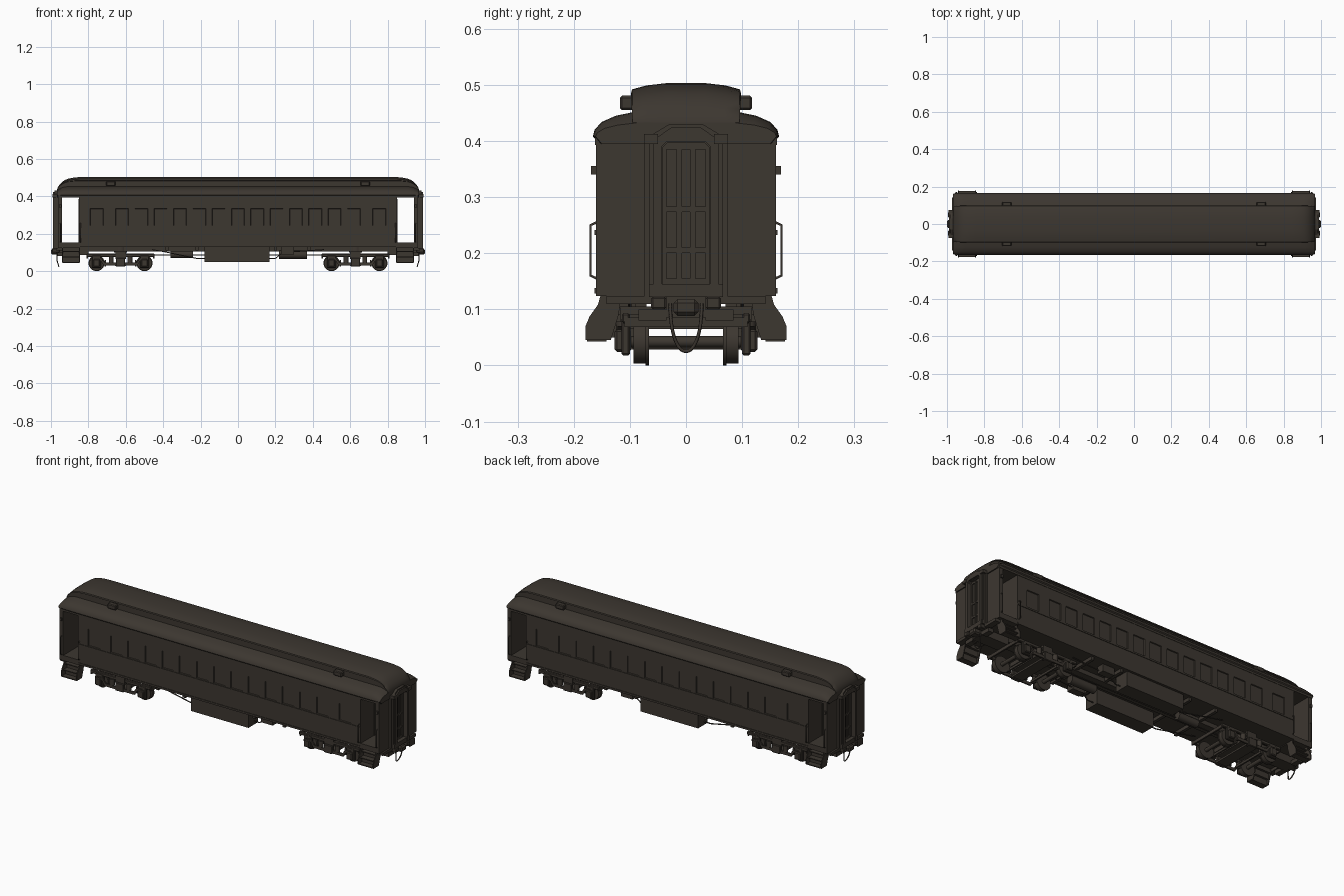
import bpy, bmesh, math
from mathutils import Vector

if "Cube" in bpy.data.objects:
    bpy.data.objects.remove(bpy.data.objects["Cube"])

mat = bpy.data.materials.new("dark olive brown")
mat.diffuse_color = (0.046, 0.038, 0.030, 1)
mat.use_nodes = True
mat.node_tree.nodes["Principled BSDF"].inputs["Base Color"].default_value = mat.diffuse_color
BOTH = (-1, 1)


def finish(name, bm, smooth=False):
    bmesh.ops.recalc_face_normals(bm, faces=bm.faces)
    me = bpy.data.meshes.new(name)
    bm.to_mesh(me)
    bm.free()
    me.materials.append(mat)
    if smooth:
        me.shade_smooth()
        me.set_sharp_from_angle(angle=math.radians(35))
    ob = bpy.data.objects.new(name, me)
    bpy.context.collection.objects.link(ob)
    return ob


def box(name, xs, ys, zs, bevel=0):
    bm = bmesh.new()
    bmesh.ops.create_cube(bm, size=1)
    for v in bm.verts:
        for i, r in enumerate((xs, ys, zs)):
            v.co[i] = (r[0] + r[1]) / 2 + v.co[i] * abs(r[1] - r[0])
    if bevel:
        bmesh.ops.bevel(bm, geom=bm.edges[:], offset=bevel, segments=1, affect='EDGES')
    return finish(name, bm)


def extrude(name, pts, axis, a, b):
    """Flat outline pushed from a to b along x (points are y,z) or y (points are x,z)."""
    bm = bmesh.new()
    place = (lambda p, t: (t, p[0], p[1])) if axis == 'x' else (lambda p, t: (p[0], t, p[1]))
    f = bm.faces.new([bm.verts.new(place(p, a)) for p in pts])
    g = bmesh.ops.extrude_face_region(bm, geom=[f])
    off = Vector(place((0, 0), b - a))
    bmesh.ops.translate(bm, vec=off, verts=[v for v in g['geom'] if isinstance(v, bmesh.types.BMVert)])
    return finish(name, bm)


def cyl(name, p, q, r, n=20):
    p, q = Vector(p), Vector(q)
    bm = bmesh.new()
    bmesh.ops.create_cone(bm, cap_ends=True, segments=n, radius1=r, radius2=r, depth=(q - p).length)
    rot = Vector((0, 0, 1)).rotation_difference(q - p).to_matrix()
    for v in bm.verts:
        v.co = rot @ v.co + (p + q) / 2
    return finish(name, bm, True)


def tube(name, pts, r, kind='POLY'):
    cu = bpy.data.curves.new(name, 'CURVE')
    cu.dimensions, cu.bevel_depth, cu.bevel_resolution = '3D', r, 1
    cu.use_fill_caps = True
    sp = cu.splines.new(kind)
    sp.points.add(len(pts) - 1)
    for s, p in zip(sp.points, pts):
        s.co = (*p, 1)
    if kind == 'NURBS':
        sp.use_endpoint_u, sp.order_u = True, 3
    cu.materials.append(mat)
    ob = bpy.data.objects.new(name, cu)
    bpy.context.collection.objects.link(ob)


# car body with recessed side windows
windows = [(-0.62 + 0.1033 * i, 0.035) for i in range(13)] + [(-0.755, 0.036), (0.755, 0.036)]
bm = bmesh.new()
bmesh.ops.create_cube(bm, size=1)
for v in bm.verts:
    v.co = (v.co.x * 1.7, v.co.y * 0.32, 0.265 + v.co.z * 0.274)
cuts = [((c + s * w, 0, 0), (1, 0, 0)) for c, w in windows for s in BOTH]
cuts += [((0, 0, z), (0, 0, 1)) for z in (0.243, 0.335)]
for co, no in cuts:
    bmesh.ops.bisect_plane(bm, geom=bm.verts[:] + bm.edges[:] + bm.faces[:], plane_co=co, plane_no=no)
bm.normal_update()
panes = []
for f in bm.faces:
    c = f.calc_center_median()
    if abs(f.normal.y) > 0.9 and 0.243 < c.z < 0.335 and any(abs(c.x - w[0]) < 0.01 for w in windows):
        panes.append(f)
bmesh.ops.inset_individual(bm, faces=panes, thickness=0.003, depth=-0.005)
finish("car_body", bm)
for sy in BOTH:
    box("belt_rail", (-0.85, 0.85), (sy * 0.159, sy * 0.163), (0.232, 0.241))
    box("letter_board", (-0.962, 0.962), (sy * 0.155, sy * 0.162), (0.393, 0.41))
    box("side_sill", (-0.85, 0.85), (sy * 0.159, sy * 0.163), (0.128, 0.138))

# clerestory roof: one cross-section lofted along x, rounded down at the ends
half = [(0.155, 0.395), (0.166, 0.408), (0.163, 0.42), (0.15, 0.434), (0.125, 0.445), (0.091, 0.452),
        (0.091, 0.483), (0.098, 0.485), (0.096, 0.492), (0.07, 0.499), (0.035, 0.503)]
ends = [0.84, 0.865, 0.89, 0.91, 0.928, 0.943, 0.955, 0.963, 0.968]
bm = bmesh.new()
rings = []
for x in [-e for e in reversed(ends)] + ends:
    t = max(0, (abs(x) - 0.84) / 0.128)
    h = max(0.03, math.sqrt(max(0, 1 - t ** 1.8)))
    g = 1 - 0.45 * max(0, (abs(x) - 0.91) / 0.058) ** 2
    ky = 1 - 0.03 * t ** 6
    sec = []
    for i, (y, z) in enumerate(half):
        low = min(z, 0.452)
        low = 0.408 + (low - 0.408) * g if low > 0.408 else low
        sec.append((y * ky, low + max(0, z - 0.452) * h))
    sec = sec + [(-y, z) for y, z in reversed(sec)]
    rings.append([bm.verts.new((x, y, z)) for y, z in sec])
for a, b in zip(rings, rings[1:]):
    for i in range(len(a)):
        j = (i + 1) % len(a)
        bm.faces.new((a[i], a[j], b[j], b[i]))
bm.faces.new(rings[0])
bm.faces.new(rings[-1])
finish("clerestory_roof", bm, True)

for sx in BOTH:
    for sy in BOTH:
        box("roof_vent", (sx * 0.655, sx * 0.705), (sy * 0.09, sy * 0.118), (0.455, 0.481), 0.004)

    # vestibule: floor, end wall, inner and outer doors
    box("vestibule_floor", (sx * 0.845, sx * 0.962), (-0.16, 0.16), (0.124, 0.152))
    box("end_wall", (sx * 0.94, sx * 0.962), (-0.16, 0.16), (0.124, 0.41))
    box("inner_door", (sx * 0.848, sx * 0.854), (-0.045, 0.045), (0.152, 0.385))
    for y in (-0.04, -0.012, 0.012, 0.04):
        box("door_stile", (sx * 0.96, sx * 0.968), (y - 0.005, y + 0.005), (0.146, 0.395))
    for z in (0.15, 0.205, 0.278, 0.39):
        box("door_rail", (sx * 0.96, sx * 0.967), (-0.042, 0.042), (z - 0.005, z + 0.005))

    # diaphragm around the end door: bellows and face plate
    def arch(w, top, iw, itop):
        return [(-w, 0.124), (-w, top - 0.022), (-w * 0.45, top), (w * 0.45, top), (w, top - 0.022),
                (w, 0.124), (iw, 0.124), (iw, itop - 0.008), (iw - 0.008, itop),
                (8e-3 - iw, itop), (-iw, itop - 0.008), (-iw, 0.124)]
    extrude("diaphragm", arch(0.066, 0.43, 0.042, 0.396), 'x', sx * 0.96, sx * 0.982)
    extrude("face_plate", arch(0.058, 0.424, 0.043, 0.398), 'x', sx * 0.98, sx * 0.989)
    box("threshold", (sx * 0.96, sx * 0.988), (-0.066, 0.066), (0.122, 0.145))

    # buffer beam, coupler and hose
    box("draft_sill", (sx * 0.8, sx * 0.965), (-0.035, 0.035), (0.085, 0.126))
    box("coupler", (sx * 0.95, sx * 1.0), (-0.022, 0.022), (0.088, 0.118), 0.007)
    tube("hose_loop", [(sx * 0.965, -0.028, 0.11), (sx * 0.972, -0.028, 0.07), (sx * 0.958, -0.012, 0.025),
                       (sx * 0.958, 0.012, 0.025), (sx * 0.972, 0.028, 0.07), (sx * 0.965, 0.028, 0.11)],
         0.003, 'NURBS')
    for sy in BOTH:
        box("buffer", (sx * 0.955, sx * 0.995), (sy * 0.035, sy * 0.062), (0.1, 0.122), 0.003)
        box("beam_bracket", (sx * 0.935, sx * 0.965), (sy * 0.035, sy * 0.085), (0.08, 0.1))
        box("buffer_beam", (sx * 0.94, sx * 0.972), (sy * 0.06, sy * 0.142), (0.109, 0.124))
        box("end_post", (sx * 0.96, sx * 0.972), (sy * 0.066, sy * 0.074), (0.124, 0.412))
        box("spring_bracket", (sx * 0.965, sx * 0.992), (sy * 0.05, sy * 0.075), (0.395, 0.412))
        box("marker_lamp", (sx * 0.945, sx * 0.957), (sy * 0.158, sy * 0.169), (0.34, 0.355))
        for x in (0.842, 0.95):
            tube("grab_iron", [(sx * x, sy * 0.159, 0.155), (sx * x, sy * 0.17, 0.16),
                               (sx * x, sy * 0.17, 0.25), (sx * x, sy * 0.159, 0.255)], 0.0025)

        # boarding steps
        cheek = [(0.115, 0.126), (0.152, 0.126), (0.157, 0.108), (0.172, 0.087), (0.179, 0.07),
                 (0.179, 0.045), (0.134, 0.045), (0.12, 0.09)]
        for x in (0.845, 0.936):
            extrude("step_cheek", [(sy * y, z) for y, z in cheek], 'x', sx * x, sx * (x + 0.005))
        for k in range(3):
            y, z = 0.118 + 0.012 * k, 0.108 - 0.03 * k
            box("step_tread", (sx * 0.848, sx * 0.938), (sy * y, sy * (y + 0.034)), (z - 0.005, z))
            box("step_riser", (sx * 0.848, sx * 0.938), (sy * y, sy * (y + 0.004)), (z - 0.005, z + 0.025))

    # four-wheel truck
    c = sx * 0.628
    box("bolster", (c - 0.028, c + 0.028), (-0.118, 0.118), (0.065, 0.105))
    box("spring_plank", (c - 0.03, c + 0.03), (-0.115, 0.115), (0.028, 0.038))
    cyl("center_pivot", (c, 0, 0.1), (c, 0, 0.13), 0.035)
    for s in BOTH:
        ax = c + s * 0.128
        cyl("axle", (ax, -0.122, 0.042), (ax, 0.122, 0.042), 0.01, 12)
        box("truck_end_beam", (ax + s * 0.046, ax + s * 0.054), (-0.11, 0.11), (0.068, 0.085))
        box("transom", (c + s * 0.045 - 0.006, c + s * 0.045 + 0.006), (-0.112, 0.112), (0.07, 0.092))
        box("brake_beam", (ax - s * 0.056, ax - s * 0.048), (-0.095, 0.095), (0.03, 0.042))
        for sy in BOTH:
            cyl("wheel", (ax, sy * 0.068, 0.042), (ax, sy * 0.094, 0.042), 0.039, 28)
            cyl("wheel_flange", (ax, sy * 0.066, 0.043), (ax, sy * 0.072, 0.043), 0.043, 28)
            box("axle_box", (ax - 0.018, ax + 0.018), (sy * 0.098, sy * 0.127), (0.024, 0.064), 0.004)
            box("pedestal", (ax - 0.024, ax + 0.024), (sy * 0.1, sy * 0.115), (0.018, 0.085), 0.003)
            cyl("truck_spring", (c + s * 0.05, sy * 0.112, 0.045), (c + s * 0.05, sy * 0.112, 0.078), 0.013, 12)
            box("brake_shoe", (ax - s * 0.05, ax - s * 0.042), (sy * 0.07, sy * 0.092), (0.025, 0.06))
    for sy in BOTH:
        box("truck_side_frame", (c - 0.182, c + 0.182), (sy * 0.1, sy * 0.114), (0.075, 0.093), 0.003)
        bar = [(-0.135, 0.07), (-0.105, 0.07), (-0.085, 0.045), (0.085, 0.045), (0.105, 0.07), (0.135, 0.07),
               (0.105, 0.055), (0.09, 0.03), (-0.09, 0.03), (-0.105, 0.055)]
        extrude("equalizer_bar", [(c + x, z) for x, z in bar], 'y', sy * 0.114, sy * 0.122)
        box("bolster_spring", (c - 0.025, c + 0.025), (sy * 0.105, sy * 0.125), (0.025, 0.07), 0.003)

# underframe: centre sill, equipment boxes, tanks, truss rods
box("center_sill", (-0.85, 0.85), (-0.03, 0.03), (0.105, 0.13))
for x in (-0.38, -0.22, 0.2, 0.38):
    box("cross_bearer", (x - 0.008, x + 0.008), (-0.15, 0.15), (0.11, 0.13))
for sy in BOTH:
    box("battery_box", (-0.178, 0.168), (sy * 0.07, sy * 0.15), (0.05, 0.128))
    tube("truss_rod", [(-0.46, sy * 0.1, 0.115), (-0.4, sy * 0.1, 0.105), (-0.22, sy * 0.1, 0.068),
                       (0.2, sy * 0.1, 0.068), (0.24, sy * 0.1, 0.1), (0.46, sy * 0.1, 0.115)], 0.003)
    box("valve_box", (0.23, 0.30), (sy * 0.09, sy * 0.13), (0.09, 0.128))
cyl("air_tank", (0.22, -0.03, 0.088), (0.37, -0.03, 0.088), 0.022)
cyl("brake_cylinder", (-0.36, 0.03, 0.09), (-0.24, 0.03, 0.09), 0.02)
tube("brake_rod", [(-0.6, 0.02, 0.085), (0.6, 0.02, 0.085)], 0.003)
